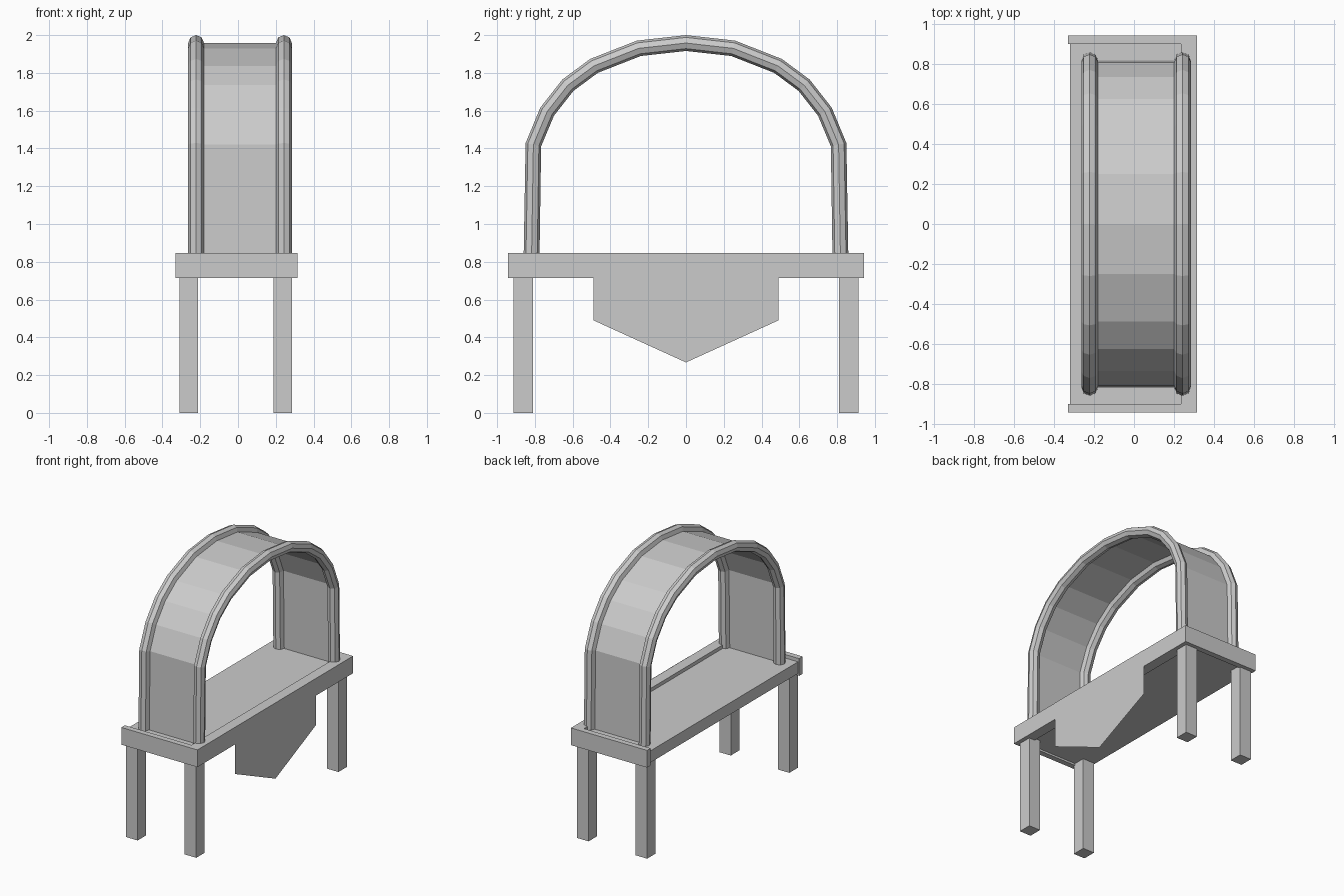
import bpy
import bmesh
from math import cos, sin, pi
from mathutils import Vector

if "Cube" in bpy.data.objects:
    bpy.data.objects.remove(bpy.data.objects["Cube"], do_unlink=True)

grey = bpy.data.materials.new("light_grey")
grey.use_nodes = True
COLOUR = (0.6, 0.6, 0.6, 1)
grey.diffuse_color = COLOUR
grey.node_tree.nodes["Principled BSDF"].inputs["Base Color"].default_value = COLOUR


def finish(name, bm, closed=True):
    if closed:
        bmesh.ops.recalc_face_normals(bm, faces=bm.faces)
    mesh = bpy.data.meshes.new(name)
    bm.to_mesh(mesh)
    bm.free()
    mesh.materials.append(grey)
    obj = bpy.data.objects.new(name, mesh)
    bpy.context.scene.collection.objects.link(obj)
    return obj


def box(name, x, y, z):
    bm = bmesh.new()
    bmesh.ops.create_cube(bm, size=1)
    for v in bm.verts:
        v.co = [(a + b) / 2 + c * (b - a) for (a, b), c in zip((x, y, z), v.co)]
    return finish(name, bm)


# Arch centre line in y, z, mirrored about the middle
half = [(-0.818, 0.8), (-0.808, 1.42), (-0.735, 1.595), (-0.625, 1.735),
        (-0.487, 1.837), (-0.25, 1.93), (0, 1.958)]
path = [Vector(p) for p in half + [(-y, z) for y, z in half[-2::-1]]]


def tube(name, x, radius=0.042, sides=8):
    bm = bmesh.new()
    rings = []
    for i, p in enumerate(path):
        before = (p - path[i - 1]).normalized() if i else Vector((0, 1))
        after = (path[i + 1] - p).normalized() if i < len(path) - 1 else Vector((0, -1))
        along = (before + after).normalized()
        if i in (0, len(path) - 1):
            along = Vector((0, 1 if i == 0 else -1))
        out = Vector((-along.y, along.x))
        ring = []
        for k in range(sides):
            a = 2 * pi * k / sides
            q = p + out * radius * sin(a)
            ring.append(bm.verts.new((x + radius * cos(a), q.x, q.y)))
        rings.append(ring)
    for r, s in zip(rings, rings[1:]):
        for k in range(sides):
            n = (k + 1) % sides
            bm.faces.new((r[k], r[n], s[n], s[k]))
    bm.faces.new(rings[0])
    bm.faces.new(rings[-1])
    return finish(name, bm)


RIGHT_TUBE, LEFT_TUBE = -0.222, 0.243
tube("right_arch_tube", RIGHT_TUBE)
tube("left_arch_tube", LEFT_TUBE)

# Thin sheet stretched between the two arch tubes
bm = bmesh.new()
rows = [[bm.verts.new((x, p.x, p.y)) for x in (RIGHT_TUBE, LEFT_TUBE)] for p in path]
for a, b in zip(rows, rows[1:]):
    bm.faces.new((a[0], a[1], b[1], b[0]))
finish("arch_sheet", bm, closed=False)

# Table top with a raised rim on three sides
TOP, BOTTOM, END = 0.847, 0.715, 0.943
box("table_top", (-0.32, 0.3), (-0.91, 0.91), (0.73, 0.82))
box("side_rim", (0.235, 0.316), (-END, END), (BOTTOM, TOP))
for name, ys in (("front_rim", (-END, -0.9)), ("back_rim", (0.9, END))):
    box(name, (-0.33, 0.316), ys, (BOTTOM, TOP))

# Four square legs
for side, xs in (("right", (-0.31, -0.212)), ("left", (0.187, 0.285))):
    for end, ys in (("front", (-0.913, -0.81)), ("back", (0.81, 0.913))):
        box(f"{end}_{side}_leg", xs, ys, (0, 0.74))

# Pointed sheet hanging from the left side
bm = bmesh.new()
outline = [(-0.49, TOP), (-0.49, 0.49), (0, 0.267), (0.49, 0.49), (0.49, TOP)]
bm.faces.new([bm.verts.new((0.318, y, z)) for y, z in outline])
finish("side_pennant", bm, closed=False)
